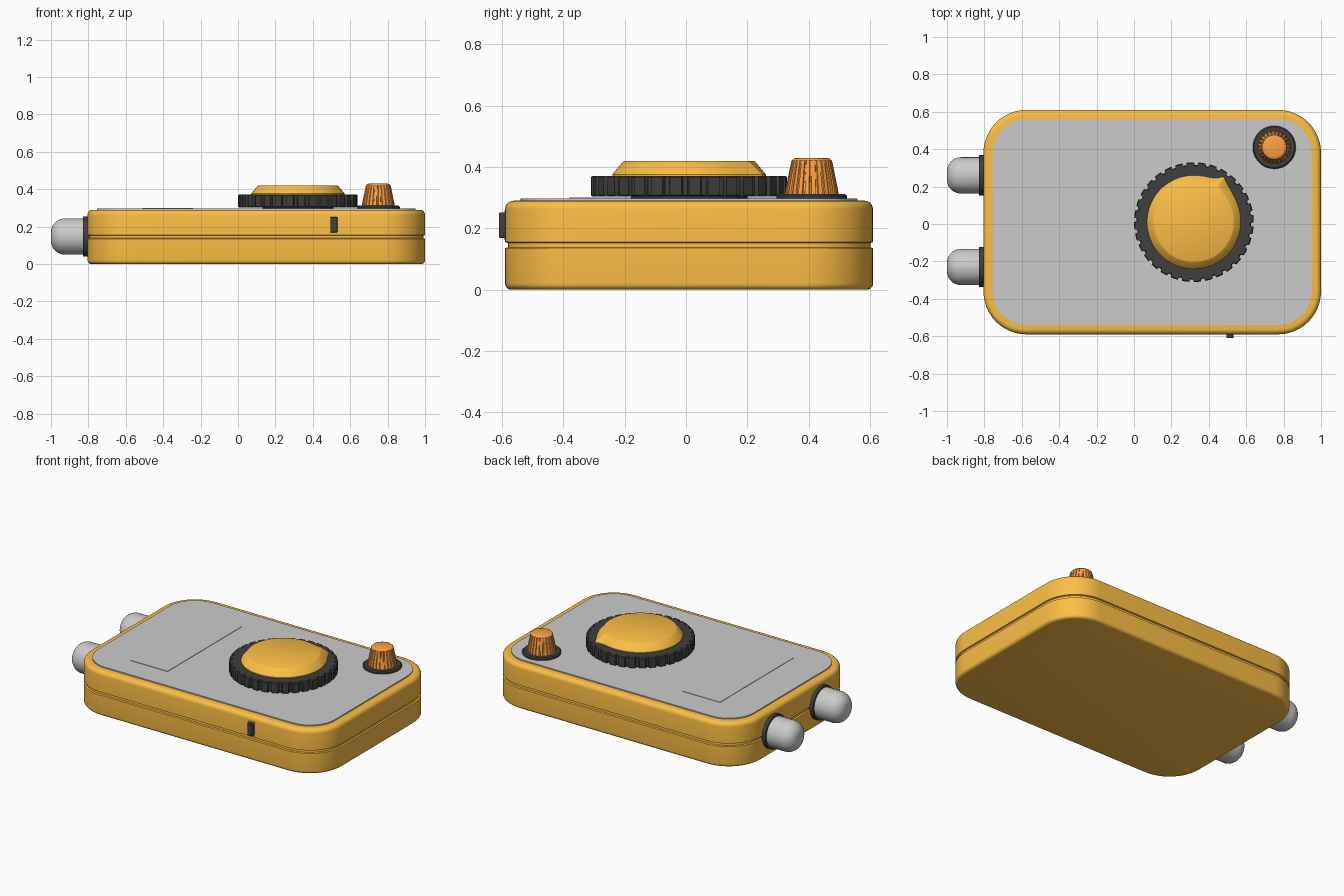
import bpy, bmesh
from math import pi, sin, cos, radians, exp
from mathutils import Matrix

if "Cube" in bpy.data.objects:
    bpy.data.objects.remove(bpy.data.objects["Cube"])


def material(name, rgb):
    m = bpy.data.materials.new(name)
    m.diffuse_color = (*rgb, 1)
    m.use_nodes = True
    m.node_tree.nodes["Principled BSDF"].inputs["Base Color"].default_value = m.diffuse_color
    return m


ORANGE = material("orange", (0.98, 0.52, 0.06))
RED = material("red_orange", (1.0, 0.35, 0.06))
BLACK = material("black", (0.05, 0.05, 0.05))


def loft(name, rings, mat=None, matrix=Matrix(), angle=32):
    """Skin a stack of (outline, z) rings, bottom to top, and cap both ends."""
    bm = bmesh.new()
    loops = [[bm.verts.new((x, y, z)) for x, y in pts] for pts, z in rings]
    n = len(loops[0])
    for a, b in zip(loops, loops[1:]):
        for i in range(n):
            j = (i + 1) % n
            bm.faces.new((a[i], a[j], b[j], b[i]))
    bm.faces.new(loops[0][::-1])
    bm.faces.new(loops[-1])
    me = bpy.data.meshes.new(name)
    bm.to_mesh(me)
    bm.free()
    for p in me.polygons:
        p.use_smooth = True
    me.set_sharp_from_angle(angle=radians(angle))
    ob = bpy.data.objects.new(name, me)
    ob.matrix_world = matrix
    if mat:
        me.materials.append(mat)
    bpy.context.collection.objects.link(ob)
    return ob


def rounded(hx, hy, r, inset=0.0, seg=12):
    pts = []
    for k, (sx, sy) in enumerate(((1, 1), (-1, 1), (-1, -1), (1, -1))):
        for i in range(seg + 1):
            a = (k + i / seg) * pi / 2
            pts.append((sx * (hx - r) + (r - inset) * cos(a),
                        sy * (hy - r) + (r - inset) * sin(a)))
    return pts


def circle(r, n=64):
    return [(r * cos(2 * pi * i / n), r * sin(2 * pi * i / n)) for i in range(n)]


def lathe(name, profile, mat=None, matrix=Matrix(), n=64):
    return loft(name, [(circle(r, n), z) for r, z in profile], mat, matrix)


def toothed(r, depth, teeth, duty=0.6):
    pts = []
    for i in range(teeth):
        for f, rad in ((0, r), (duty / 2, r), (duty, r),
                       (duty + 0.08, r - depth), (0.92, r - depth)):
            a = 2 * pi * (i + f) / teeth
            pts.append((rad * cos(a), rad * sin(a)))
    return pts


def fillet(r, z, up, steps=5):
    """(inset, z) pairs for a quarter-round rim at height z."""
    out = []
    for i in range(steps + 1):
        a = i / steps * pi / 2
        out.append((r * (1 - cos(a)), z - r + r * sin(a)) if up
                   else (r * (1 - sin(a)), z + r - r * cos(a)))
    return out


# Case with a parting groove around its middle
HX, HY, R = 0.9025, 0.60, 0.23
centre = Matrix.Translation((0.0975, 0.01, 0))
section = (fillet(0.02, 0, False)
           + [(0, 0.135), (0.009, 0.138), (0.009, 0.152), (0, 0.155)]
           + fillet(0.028, 0.29, True))
loft("case", [(rounded(HX, HY, R, i), z) for i, z in section], ORANGE, centre)

# Face plate and thin raised display panel
loft("face_plate", [(rounded(HX, HY, R, 0.05), z) for z in (0.28, 0.297)], None, centre)
loft("display_panel", [(rounded(0.135, 0.38, 0.004, 0, 2), z) for z in (0.29, 0.300)],
     None, Matrix.Translation((-0.375, 0.0, 0)))

# Dial: spacer, toothed grip ring and pointed cap
dial = Matrix.Translation((0.32, 0.01, 0))
lathe("dial_spacer", [(0.19, 0.285), (0.19, 0.31)], BLACK, dial)
ring = [(0.006, 0.303), (0, 0.308), (0, 0.366), (0.005, 0.371)]
loft("dial_grip_ring", [(toothed(0.32 - i, 0.014, 32), z) for i, z in ring], BLACK, dial)


def pointer_outline(r, bump, n=180):
    pts = []
    for i in range(n):
        a = 2 * pi * i / n
        d = a - radians(57)
        w = 0.10 if d > 0 else 0.20
        q = r + bump * exp(-abs(d) / w)
        pts.append((q * cos(a), q * sin(a)))
    return pts


cap = [(0.250, 0.042, 0.36), (0.250, 0.042, 0.376),
       (0.216, 0.024, 0.417), (0.210, 0.022, 0.420)]
loft("dial_cap", [(pointer_outline(r, b), z) for r, b, z in cap], ORANGE, dial)

# Small fluted knob on a black washer
knob = Matrix.Translation((0.75, 0.41, 0))
lathe("knob_washer", [(0.115, 0.285), (0.115, 0.306), (0.108, 0.312)], BLACK, knob)
flutes = [(0.088, 0.005, 0.308), (0.086, 0.005, 0.325), (0.068, 0.004, 0.412)]
dome = [(0.066, 0.421), (0.060, 0.427), (0.050, 0.430)]
loft("knob", [(toothed(r, d, 24), z) for r, d, z in flutes]
     + [(toothed(r, 0.001, 24), z) for r, z in dome], RED, knob)

# Two round-ended connectors with collars on the left side
for label, y in (("rear", 0.26), ("front", -0.23)):
    side = Matrix.Translation((-0.80, y, 0.147)) @ Matrix.Rotation(-pi / 2, 4, 'Y')
    lathe(label + "_connector_collar", [(0.108, -0.03), (0.108, 0.028)], BLACK, side)
    tip = [(0.097 - i, z) for i, z in fillet(0.075, 0.20, True, 10)]
    lathe(label + "_connector", [(0.097, -0.02)] + tip, None, side)

# Side switch on the front with a slim frame
front = Matrix.Translation((0.5125, -0.58, 0.21)) @ Matrix.Rotation(pi / 2, 4, 'X')
loft("switch_frame", [(rounded(0.026, 0.048, 0.006, 0, 3), z) for z in (0, 0.012)], ORANGE, front)
loft("switch", [(rounded(0.019, 0.041, 0.005, i, 3), z)
                for i, z in ((0, 0), (0, 0.027), (0.002, 0.03))], BLACK, front)
